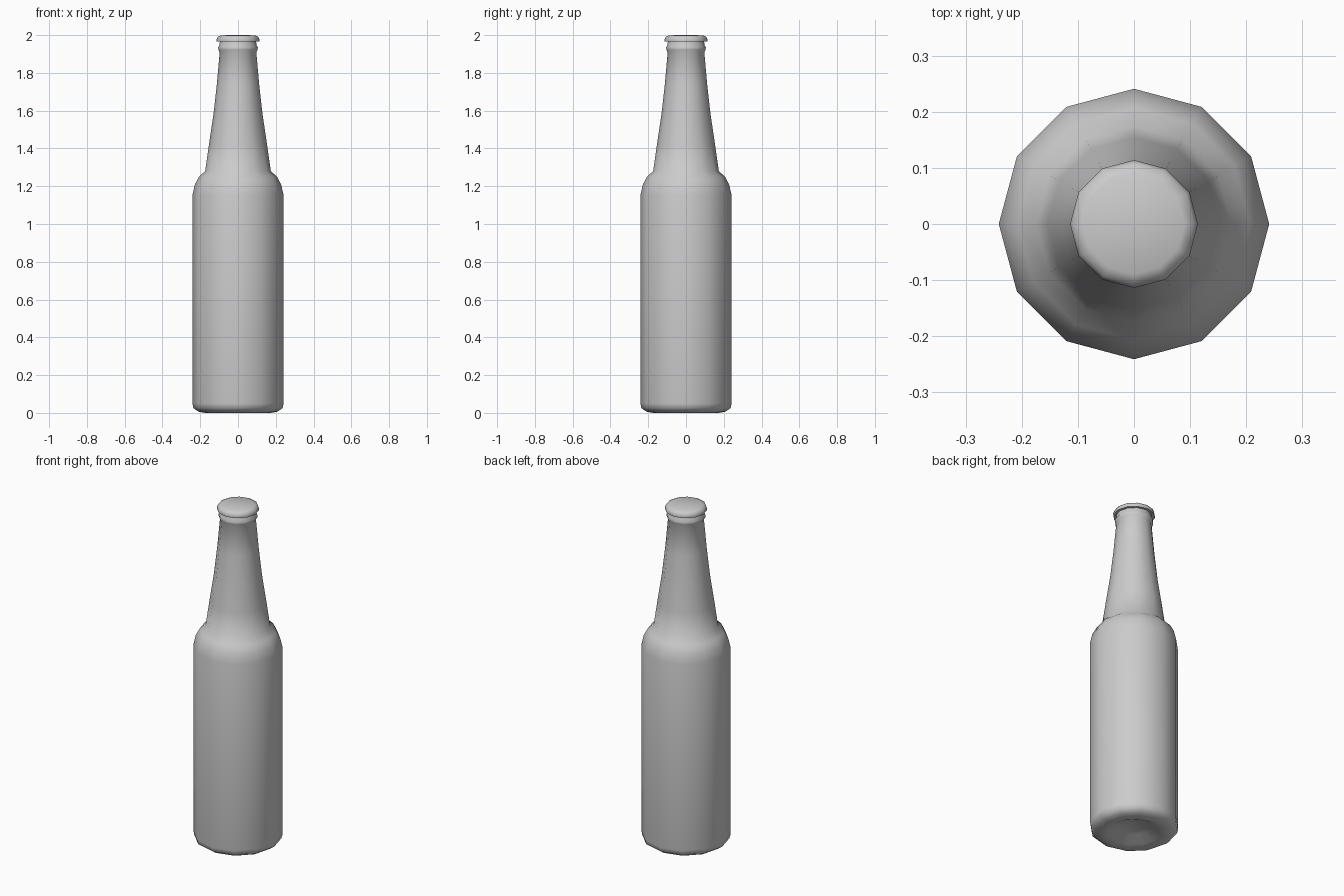
import bpy, bmesh, math

if "Cube" in bpy.data.objects:
    bpy.data.objects.remove(bpy.data.objects["Cube"])

SIDES = 12


def lathe(name, profile, angle):
    """Revolve (radius, z) points around z; radius 0 makes a pole."""
    bm = bmesh.new()
    rings = []
    for r, z in profile:
        if r == 0:
            rings.append([bm.verts.new((0, 0, z))] * SIDES)
        else:
            rings.append([bm.verts.new((r * math.cos(2 * math.pi * i / SIDES),
                                        r * math.sin(2 * math.pi * i / SIDES), z))
                          for i in range(SIDES)])
    for a, b in zip(rings, rings[1:]):
        for i in range(SIDES):
            j = (i + 1) % SIDES
            bm.faces.new(dict.fromkeys((a[i], a[j], b[j], b[i])))
    bmesh.ops.recalc_face_normals(bm, faces=bm.faces)
    mesh = bpy.data.meshes.new(name)
    bm.to_mesh(mesh)
    bm.free()
    obj = bpy.data.objects.new(name, mesh)
    bpy.context.collection.objects.link(obj)
    bpy.ops.object.select_all(action='DESELECT')
    obj.select_set(True)
    bpy.context.view_layer.objects.active = obj
    bpy.ops.object.shade_smooth_by_angle(angle=math.radians(angle))
    return obj


# Glass: dimpled base, straight body, round shoulder, tapering neck, lip ring
lathe("bottle_glass", [
    (0, 0.04), (0.08, 0.033), (0.14, 0.005), (0.175, 0.0), (0.21, 0.007),
    (0.236, 0.025), (0.241, 0.05), (0.241, 1.155), (0.228, 1.21),
    (0.207, 1.25), (0.174, 1.28), (0.154, 1.42), (0.13, 1.58), (0.112, 1.74),
    (0.097, 1.91), (0.104, 1.922), (0.105, 1.935), (0.098, 1.948),
    (0.096, 1.965), (0.094, 1.98), (0, 1.98)], 60)

# Crown cap with a flared rim
lathe("bottle_cap", [
    (0.098, 1.965), (0.113, 1.965), (0.114, 1.975), (0.108, 1.99),
    (0.09, 1.999), (0, 2.0)], 60)
